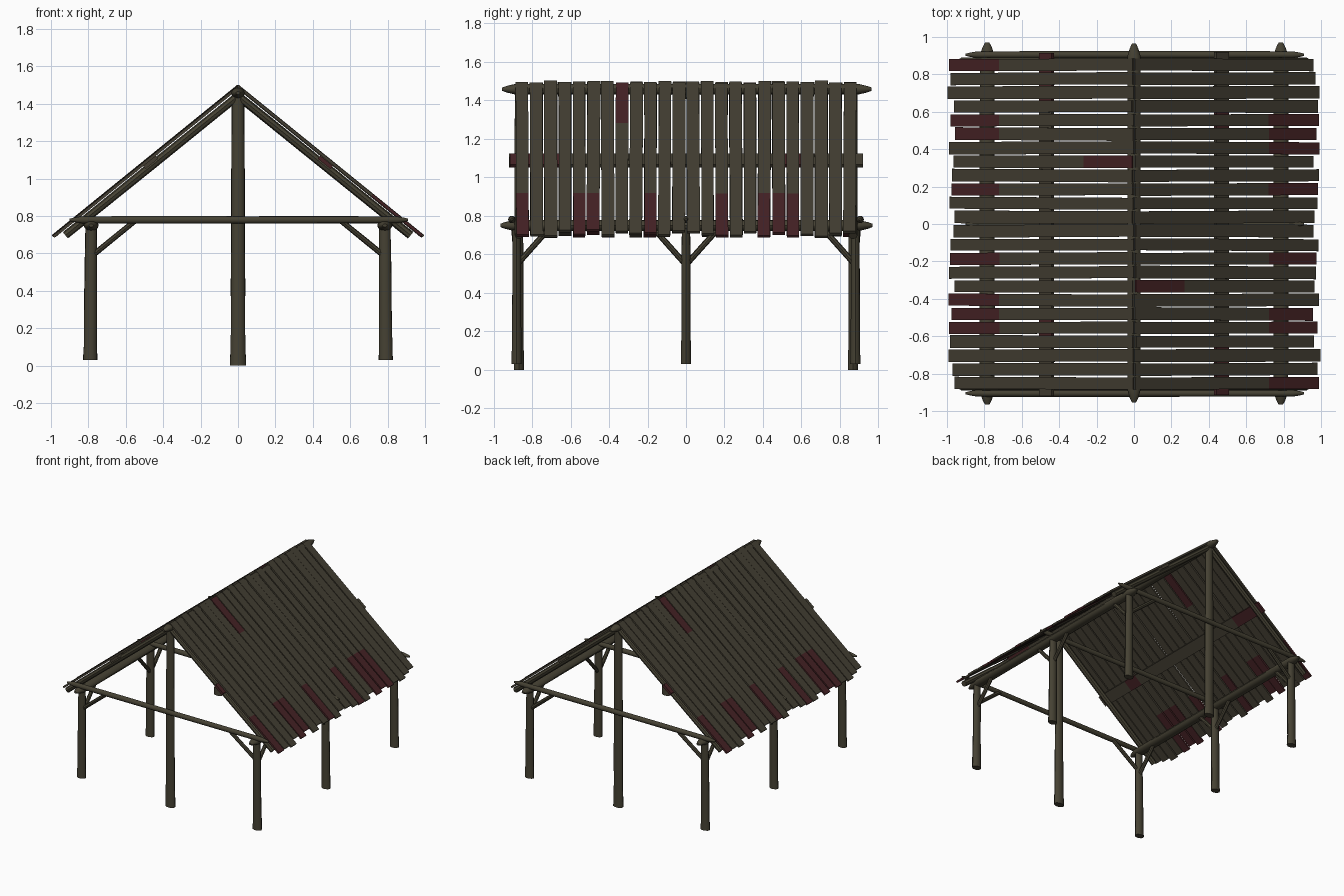
import bpy, bmesh, math, random
from mathutils import Vector

if "Cube" in bpy.data.objects:
    bpy.data.objects.remove(bpy.data.objects["Cube"])

random.seed(4)


def material(name, rgb):
    m = bpy.data.materials.new(name)
    m.diffuse_color = (*rgb, 1)
    m.use_nodes = True
    m.node_tree.nodes["Principled BSDF"].inputs["Base Color"].default_value = m.diffuse_color
    return m


LOG = material("log brown", (0.060, 0.053, 0.033))
PLANK = material("plank brown", (0.056, 0.048, 0.032))
RED = material("faded red paint", (0.060, 0.016, 0.018))


def finish(bm, name, mats, smooth=False):
    bmesh.ops.recalc_face_normals(bm, faces=bm.faces)
    me = bpy.data.meshes.new(name)
    bm.to_mesh(me)
    bm.free()
    for m in mats:
        me.materials.append(m)
    ob = bpy.data.objects.new(name, me)
    bpy.context.collection.objects.link(ob)
    if smooth:
        bpy.context.view_layer.objects.active = ob
        ob.select_set(True)
        bpy.ops.object.shade_smooth_by_angle(angle=math.radians(40))
        ob.select_set(False)
    return ob


def log(name, p0, p1, ra, rb, profile, side, n=10, rough=0.04):
    """Rough elliptical log from p0 to p1; profile = (fraction, scale) rings."""
    p0, p1 = Vector(p0), Vector(p1)
    axis = (p1 - p0).normalized()
    a = Vector(side)
    a = (a - axis * a.dot(axis)).normalized()
    b = axis.cross(a)
    bm = bmesh.new()
    rings = []
    for t, s in profile:
        c = p0.lerp(p1, t)
        s *= 1 + random.uniform(-rough, rough)
        rings.append([bm.verts.new(c + a * (ra * s * math.cos(2 * math.pi * i / n))
                                   + b * (rb * s * math.sin(2 * math.pi * i / n)))
                      for i in range(n)])
    for r, q in zip(rings, rings[1:]):
        for i in range(n):
            bm.faces.new((r[i], r[(i + 1) % n], q[(i + 1) % n], q[i]))
    bm.faces.new(rings[0])
    bm.faces.new(rings[-1])
    return finish(bm, name, [LOG], True)


POST = [(0, 1.12), (0.12, 1.04), (0.3, 1.02), (0.5, 0.99), (0.75, 0.95), (1, 0.88)]
BEAM = [(0, 0.3), (0.012, 0.6), (0.035, 0.98), (0.25, 1), (0.5, 1),
        (0.75, 1), (0.965, 0.98), (0.988, 0.6), (1, 0.3)]
STICK = [(0, 1), (0.5, 1), (1, 1)]
X, Y = (1, 0, 0), (0, 1, 0)

# Roof slope: upper surface z = TOP - SLOPE * x, n is the height off that surface
TOP, SLOPE = 1.50, 0.81
K = math.hypot(1, SLOPE)


def slope_point(x, y, n):
    return Vector((x + n * SLOPE / K, y, TOP - SLOPE * x + n / K))


# Eave posts, plates and braces
for s in (-1, 1):
    for y in (-0.88, 0, 0.88):
        log("eave_post", (s * 0.79, y, 0.03), (s * 0.785, y, 0.76), 0.034, 0.025, POST, X)
        for d in (-1, 1):
            if abs(y + d * 0.15) < 0.9:
                log("plate_brace", (s * 0.785, y, 0.545), (s * 0.785, y + d * 0.165, 0.73),
                    0.015, 0.015, STICK, X, 8)
        if y:
            log("tie_brace", (s * 0.79, y, 0.58), (s * 0.55, y * 1.02, 0.775),
                0.015, 0.015, STICK, Y, 8)
    log("eave_plate", (s * 0.785, -0.965, 0.75), (s * 0.785, 0.97, 0.75), 0.04, 0.028, BEAM, X, 12, 0.02)

# Tie beams across the gables and the middle
for y in (-0.905, 0, 0.905):
    log("tie_beam", (-0.9, y, 0.78), (0.91, y, 0.78), 0.019, 0.02, BEAM, Y, 10, 0.03)

# Ridge beam and the tall gable posts below it
log("ridge_beam", (0, -0.955, 1.458), (0, 0.965, 1.458), 0.036, 0.028, BEAM, X, 12, 0.02)
for y in (-0.868, 0.868):
    log("gable_post", (0, y, 0), (0, y, 1.46), 0.037, 0.024, POST, X)
    # Gable rafters
    for s in (-1, 1):
        a, b = slope_point(0.02, y, -0.045), slope_point(0.95, y, -0.043)
        a.x *= s
        b.x *= s
        log("rafter", a, b, 0.022, 0.022, STICK, Y, 8)


def board(bm, turn, x0, x1, y, w, n0, n1, skew=0, red=False):
    """Board lying in the slope; turn = -1 spins it to the other side."""
    v = []
    for x in (x0, x1):
        for yy, n in ((-w / 2, n0), (w / 2, n0), (w / 2, n1), (-w / 2, n1)):
            p = slope_point(x, y + yy + skew * (x - 0.5), n)
            v.append(bm.verts.new((p.x * turn, p.y * turn, p.z)))
    quads = [(0, 1, 2, 3), (4, 5, 6, 7)] + [(i, (i + 1) % 4, (i + 1) % 4 + 4, i + 4) for i in range(4)]
    for q in quads:
        bm.faces.new([v[i] for i in q]).material_index = int(red)


# Roof planks: some have painted lower ends, one a painted upper end
RED_LOW = (0, 4, 5, 9, 14, 17, 18, 19)
planks = []
for i in range(24):
    planks.append((-0.851 + i * 0.074, random.uniform(0.063, 0.068), random.uniform(0, 0.012),
                   random.uniform(0.955, 0.995), random.uniform(-0.003, 0.004),
                   random.uniform(-0.006, 0.006)))
for turn, name in ((1, "right_roof_planks"), (-1, "left_roof_planks")):
    bm = bmesh.new()
    for i, (y, w, x0, x1, n, sk) in enumerate(planks):
        cut = 0.27 if i == 7 else 0.72
        board(bm, turn, x0, cut, y, w, n - 0.015, n, sk, i == 7)
        board(bm, turn, cut, x1, y, w, n - 0.015, n, sk, i in RED_LOW)
    finish(bm, name, [PLANK, RED])

# Flat purlin boards under the planks, partly painted
for turn, name in ((1, "right_purlin"), (-1, "left_purlin")):
    bm = bmesh.new()
    for y0, y1, red in ((-0.915, -0.62, True), (-0.62, 0.5, False),
                        (0.5, 0.62, True), (0.62, 0.92, False)):
        board(bm, turn, 0.45, 0.518, (y0 + y1) / 2, y1 - y0, -0.037, -0.016, 0, red)
    finish(bm, name, [PLANK, RED])
